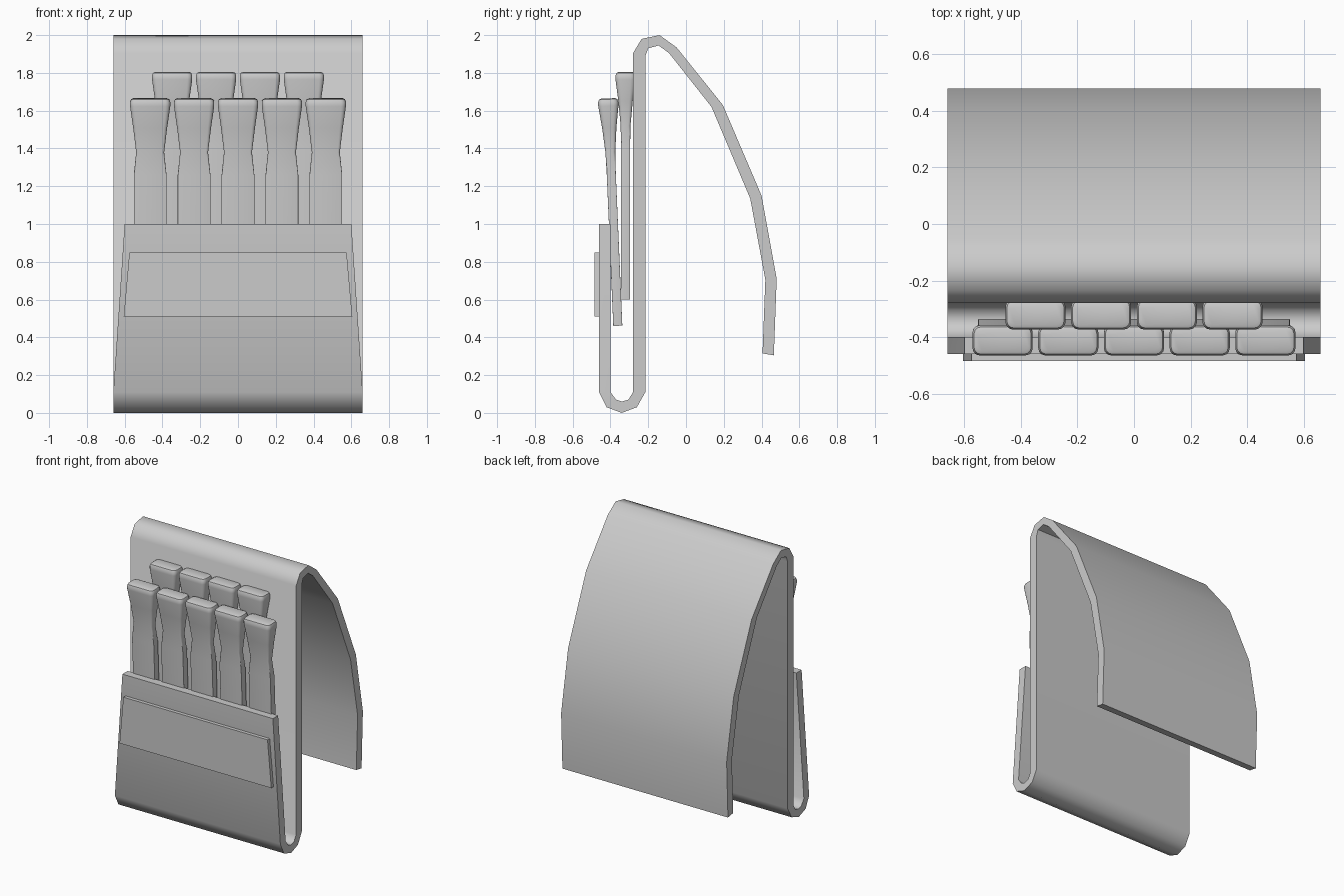
import bpy
from math import radians, cos, sin, pi, atan

if "Cube" in bpy.data.objects:
    bpy.data.objects.remove(bpy.data.objects["Cube"])


def loft(name, rings, smooth):
    """Skin a list of equal-length closed rings and cap both ends."""
    n = len(rings[0])
    verts = [p for ring in rings for p in ring]
    faces = [list(range(n))[::-1], [len(verts) - n + i for i in range(n)]]
    for k in range(len(rings) - 1):
        for i in range(n):
            a, b = k * n + i, k * n + (i + 1) % n
            faces.append([a, b, b + n, a + n])
    mesh = bpy.data.meshes.new(name)
    mesh.from_pydata(verts, [], faces)
    obj = bpy.data.objects.new(name, mesh)
    bpy.context.collection.objects.link(obj)
    bpy.ops.object.select_all(action='DESELECT')
    obj.select_set(True)
    bpy.context.view_layer.objects.active = obj
    bpy.ops.object.mode_set(mode='EDIT')
    bpy.ops.mesh.select_all(action='SELECT')
    bpy.ops.mesh.normals_make_consistent(inside=False)
    bpy.ops.object.mode_set(mode='OBJECT')
    if smooth:
        bpy.ops.object.shade_smooth_by_angle(angle=radians(smooth))
    return obj


# Folded cover: paired (y, z) points on the two faces of the card
side_a = [(-0.46, 1.0), (-0.46, 0.11), (-0.42, 0.03), (-0.34, 0.0), (-0.26, 0.03),
          (-0.215, 0.11), (-0.215, 1.89), (-0.20, 1.93), (-0.145, 1.945),
          (-0.09, 1.905), (0.135, 1.62), (0.34, 1.135), (0.42, 0.705), (0.405, 0.315)]
side_b = [(-0.40, 1.0), (-0.40, 0.11), (-0.37, 0.07), (-0.34, 0.06), (-0.305, 0.07),
          (-0.28, 0.11), (-0.28, 1.905), (-0.235, 1.98), (-0.14, 2.0),
          (-0.05, 1.935), (0.195, 1.63), (0.40, 1.15), (0.48, 0.71), (0.465, 0.305)]
W = 0.66
rings = []
for i, (a, b) in enumerate(zip(side_a, side_b)):
    w = 0.60 if i == 0 else W          # front flap narrows to its top edge
    rings.append([(-w, *a), (w, *a), (w, *b), (-w, *b)])
loft("cover", rings, 50)

# Striking strip on the flap
loft("striker_strip",
     [[(-w, -0.485, z), (w, -0.485, z), (w, -0.455, z), (-w, -0.455, z)]
      for w, z in ((0.605, 0.51), (0.575, 0.85))], 0)


def rounded_rect(w, d, r, z):
    pts = []
    for q, (sx, sy) in enumerate(((1, 1), (-1, 1), (-1, -1), (1, -1))):
        for s in range(4):
            t = (q + s / 3) * pi / 2
            pts.append((sx * (w / 2 - r) + r * cos(t), sy * (d / 2 - r) + r * sin(t), z))
    return pts


# Match: (height, width, depth, corner radius) from stick foot to head top
SECTIONS = [(0, 0.173, 0.048, 0.001), (0.80, 0.173, 0.048, 0.001),
            (0.92, 0.148, 0.052, 0.012), (1.05, 0.18, 0.076, 0.018),
            (1.165, 0.213, 0.107, 0.026), (1.185, 0.213, 0.107, 0.026),
            (1.20, 0.202, 0.096, 0.024), (1.205, 0.180, 0.074, 0.018)]


def match_row(name, count, y, z, lean):
    for i in range(count):
        m = loft(f"{name}_{i + 1}",
                 [rounded_rect(w, d, r, h) for h, w, d, r in SECTIONS], 40)
        m.location = ((i - (count - 1) / 2) * 0.2325, y, z)
        m.rotation_euler.x = lean


match_row("front_match", 5, -0.361, 0.461, atan(0.043))
match_row("back_match", 4, -0.320, 0.60, 0)
